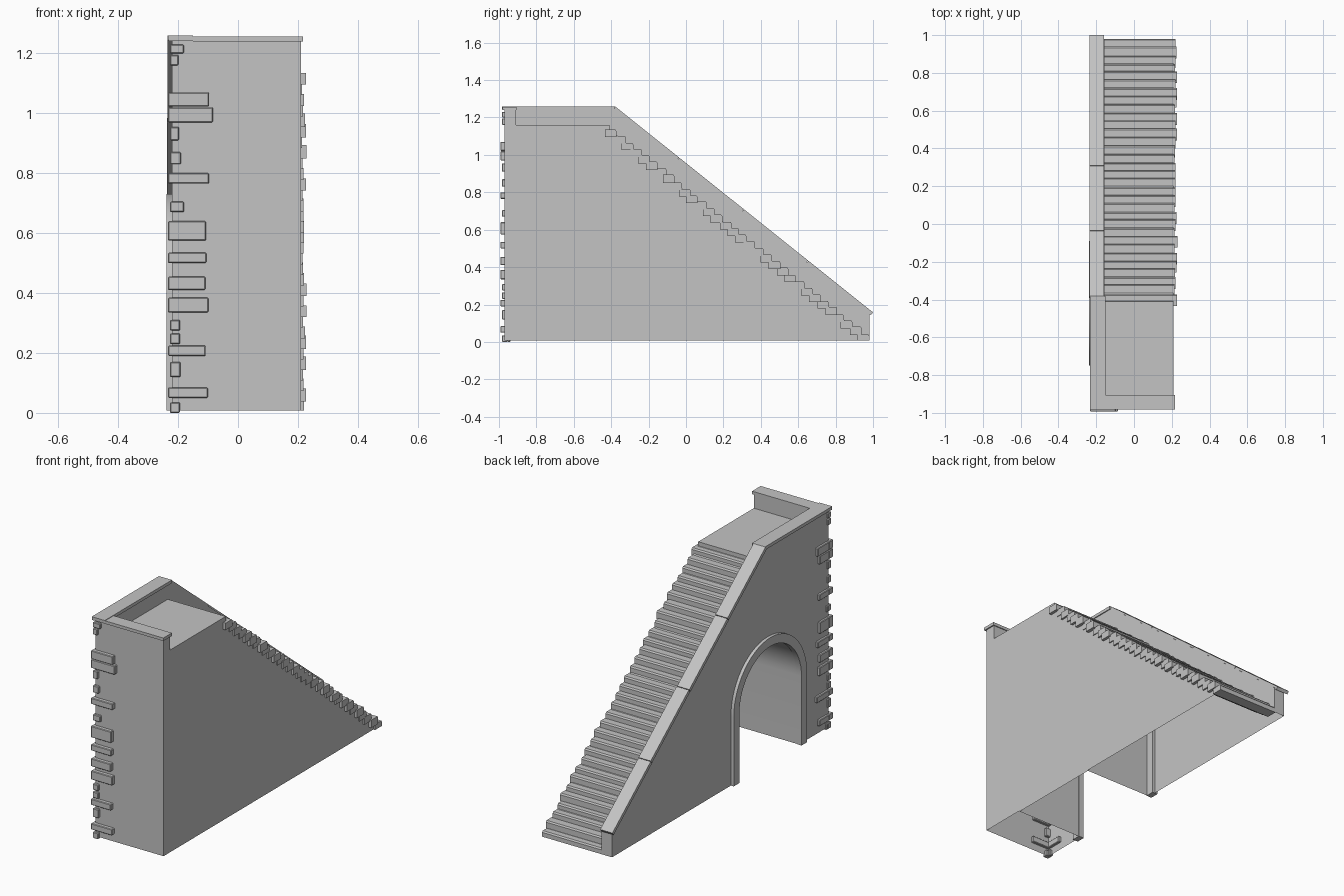
import bpy, bmesh, math, random
from mathutils import Vector

random.seed(4)
if "Cube" in bpy.data.objects:
    bpy.data.objects.remove(bpy.data.objects["Cube"], do_unlink=True)

stone = bpy.data.materials.new("grey_stone")
stone.use_nodes = True
GREY = (0.55, 0.55, 0.55, 1)
stone.diffuse_color = GREY
stone.node_tree.nodes["Principled BSDF"].inputs["Base Color"].default_value = GREY


def finish(name, bm):
    bmesh.ops.recalc_face_normals(bm, faces=bm.faces)
    mesh = bpy.data.meshes.new(name)
    bm.to_mesh(mesh)
    bm.free()
    mesh.materials.append(stone)
    obj = bpy.data.objects.new(name, mesh)
    bpy.context.collection.objects.link(obj)
    return obj


def add_prism(bm, profile, x0, x1):
    """Extrude a (y, z) outline along x."""
    face = bm.faces.new([bm.verts.new((x0, y, z)) for y, z in profile])
    out = bmesh.ops.extrude_face_region(bm, geom=[face])["geom"]
    moved = [v for v in out if isinstance(v, bmesh.types.BMVert)]
    bmesh.ops.translate(bm, verts=moved, vec=(x1 - x0, 0, 0))


def add_box(bm, x0, x1, y0, y1, z0, z1):
    add_prism(bm, [(y0, z0), (y1, z0), (y1, z1), (y0, z1)], x0, x1)


def prism(name, profile, x0, x1):
    bm = bmesh.new()
    add_prism(bm, profile, x0, x1)
    return finish(name, bm)


def smooth(obj):
    bpy.ops.object.select_all(action="DESELECT")
    bpy.context.view_layer.objects.active = obj
    obj.select_set(True)
    bpy.ops.object.shade_smooth_by_angle(angle=math.radians(30))


def arch(radius, base, segments=28):
    """Open outline: up one jamb, over the curve, down the other."""
    curve = [(ARCH_Y + radius * math.cos(math.pi * i / segments),
              SPRING + radius * math.sin(math.pi * i / segments))
             for i in range(segments + 1)]
    return [(ARCH_Y + radius, base)] + curve + [(ARCH_Y - radius, base)]


# Main dimensions
OUT, INNER, SIDE = -0.22, -0.155, 0.21
FRONT, BACK = -0.97, 0.98
BASE, LANDING, TOP = 0.008, 1.16, 1.245
STAIR_Y, STAIR_Z = -0.41, 1.137
ARCH_Y, SPRING = -0.42, 0.40

# Stair body, cut by the arched recess and left open underneath
body = prism("stair_body", [(FRONT, BASE), (BACK, BASE), (STAIR_Y, STAIR_Z),
                            (STAIR_Y, LANDING), (FRONT, LANDING)], OUT, SIDE)
cutter = prism("arch_cutter", arch(0.283, -0.1), -0.4, SIDE - 0.005)
cut = body.modifiers.new("arch", "BOOLEAN")
cut.object, cut.operation, cut.solver = cutter, "DIFFERENCE", "EXACT"
bpy.context.view_layer.objects.active = body
bpy.ops.object.modifier_apply(modifier=cut.name)
bpy.data.objects.remove(cutter, do_unlink=True)
bm = bmesh.new()
bm.from_mesh(body.data)
under = [f for f in bm.faces if all(v.co.z < BASE + 0.001 for v in f.verts)]
bmesh.ops.delete(bm, geom=under, context="FACES")
bm.to_mesh(body.data)
bm.free()
smooth(body)

# Raised trim around the arch
trim = prism("arch_trim", arch(0.33, BASE) + arch(0.28, BASE)[::-1], -0.238, -0.205)
smooth(trim)

# Parapet beside the stairs and low wall across the landing
prism("side_parapet", [(FRONT, LANDING), (STAIR_Y, LANDING), (STAIR_Y, STAIR_Z),
                       (BACK, BASE), (BACK, 0.158), (-0.375, TOP), (FRONT, TOP)],
      OUT, INNER)
prism("front_parapet", [(FRONT, LANDING), (-0.91, LANDING), (-0.91, TOP),
                        (FRONT, TOP)], INNER, SIDE)

# Coping stones: flat run, front run and sloping run in four lengths
bm = bmesh.new()
add_box(bm, -0.232, -0.15, -0.985, -0.38, 1.242, 1.26)
add_box(bm, -0.15, 0.217, -0.982, -0.905, 1.24, 1.257)
start, end = Vector((-0.38, 1.26)), Vector((1.0, 0.158))
down = (end - start).normalized()
drop = Vector((down.y, -down.x)) * 0.019
joints = [0, 0.25, 0.5, 0.75, 1]
for a, b in zip(joints, joints[1:]):
    p = start.lerp(end, a)
    q = start.lerp(end, b) - down * (0.003 if b < 1 else 0)
    slip = random.uniform(-0.003, 0.003)
    add_prism(bm, [p, q, q + drop, p + drop], -0.234 + slip, -0.157 + slip)
finish("coping", bm)

# Worn steps, each slab a little uneven
STEPS = 32
run = (BACK - STAIR_Y) / STEPS
rise = (STAIR_Z - BASE) / STEPS
bm = bmesh.new()
for i in range(STEPS):
    y = BACK - i * run + (random.uniform(-0.006, 0.003) if i else 0)
    z = BASE + i * rise
    top = z + 0.036 + random.uniform(-0.004, 0.004)
    edge = 0.222 + random.uniform(-0.008, 0.008)
    add_prism(bm, [(y - 0.062, max(z - 0.006, BASE)), (y, max(z - 0.006, BASE)),
                   (y, top - 0.008), (y - 0.006, top), (y - 0.062, top)],
              INNER - 0.005, edge)
finish("steps", bm)

# Corner quoins: long stones wrap both faces, short ones hug the corner
LONG = [(0.05, 0.085), (0.19, 0.225), (0.335, 0.385), (0.41, 0.455), (0.5, 0.535),
        (0.575, 0.64), (0.765, 0.8), (0.97, 1.02), (1.022, 1.07)]
SHORT = [(0.0, 0.035), (0.12, 0.17), (0.23, 0.265), (0.275, 0.31), (0.67, 0.705),
         (0.83, 0.87), (0.91, 0.955), (1.16, 1.195), (1.2, 1.23)]
bm = bmesh.new()
for stones, reach, proud in ((LONG, 0.135, 0.022), (SHORT, 0.035, 0.014)):
    for z0, z1 in stones:
        wide = reach + random.uniform(-0.012, 0.015)
        deep = reach + random.uniform(-0.02, 0.01)
        x, y = -0.217 - proud * 0.75, FRONT - proud
        add_prism(bm, [(y, z0), (-0.955, z0), (-0.955, z1), (y, z1)], x, x + wide)
        add_box(bm, x, -0.205, -0.955, y + deep, z0, z1)
quoins = finish("corner_quoins", bm)
bevel = quoins.modifiers.new("worn_edges", "BEVEL")
bevel.width, bevel.segments = 0.004, 1
